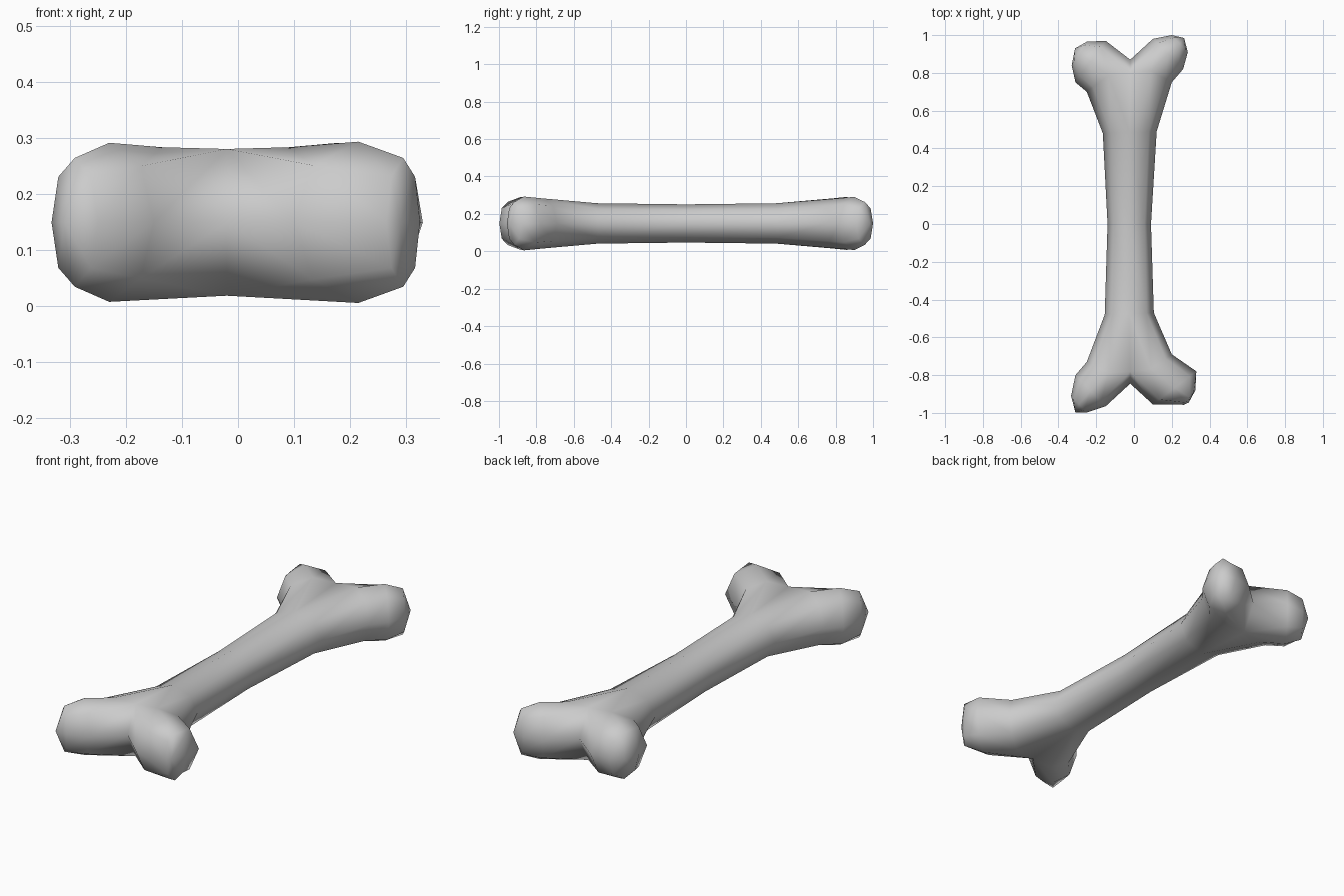
import bpy, bmesh
from math import cos, sin, pi
from mathutils import Vector

if "Cube" in bpy.data.objects:
    bpy.data.objects.remove(bpy.data.objects["Cube"])

ZC = 0.149   # height of the bone's centre line
MID = -0.02  # x of the shaft axis
bm = bmesh.new()


def ring_point(o, i, h, k):
    """Point k of an 8-sided ellipse; k=0 at o, k=2 on top, k=4 at i."""
    t = k * pi / 4
    o, i = Vector(o), Vector(i)
    p = (o + i) / 2 + (o - i) / 2 * cos(t)
    return bm.verts.new((p.x, p.y, ZC + h * sin(t)))


def ring(o, i, h):
    return [ring_point(o, i, h, k) for k in range(8)]


def bridge(a, b, closed=True):
    n = len(a)
    for k in range(n if closed else n - 1):
        j = (k + 1) % n
        bm.faces.new((a[k], a[j], b[j], b[k]))


# Shaft rings: k=0 left, k=2 top, k=4 right
back = ring((-0.165, 0.48), (0.12, 0.49), 0.108)
middle = ring((-0.14, 0.0), (0.09, 0.0), 0.102)
front = ring((-0.155, -0.48), (0.105, -0.47), 0.108)
bridge(back, middle)
bridge(middle, front)


def fork(shaft, crotch_y, saddle_y, left, right):
    """Split the shaft ring into two knuckles that share a crotch."""
    crotch = [bm.verts.new((MID, saddle_y, ZC + 0.131)),
              bm.verts.new((MID, crotch_y, ZC)),
              bm.verts.new((MID, saddle_y, ZC - 0.131))]
    # shaft half rings, ordered bottom -> outer side -> top
    halves = ([shaft[k] for k in (6, 7, 0, 1, 2)],
              [shaft[k] for k in (6, 5, 4, 3, 2)])
    ends = []
    for half, (root, c, d, tip) in zip(halves, (left, right)):
        outer = [ring_point(root, (MID, crotch_y), 0.134, k) for k in range(-2, 3)]
        bridge(half, outer, closed=False)
        prev = outer[2:] + crotch + outer[:2]
        for o, i, h in (c, d):
            nxt = ring(o, i, h)
            bridge(prev, nxt)
            prev = nxt
        end = bm.verts.new((tip[0], tip[1], ZC))
        for k in range(8):
            bm.faces.new((prev[k], prev[(k + 1) % 8], end))
        ends.append(outer)
    # webs above and below between the knuckles
    bm.faces.new((shaft[2], ends[0][4], crotch[0], ends[1][4]))
    bm.faces.new((shaft[6], ends[0][0], crotch[2], ends[1][0]))


# Knuckles: root, widest ring, end ring, tip
fork(back, 0.87, 0.80,
     ((-0.25, 0.70), ((-0.31, 0.75), (-0.15, 0.97), 0.142),
      ((-0.33, 0.84), (-0.25, 0.965), 0.115), (-0.312, 0.93)),
     ((0.20, 0.75), ((0.26, 0.82), (0.10, 0.98), 0.142),
      ((0.285, 0.91), (0.20, 1.0), 0.115), (0.265, 0.985)))
fork(front, -0.845, -0.78,
     ((-0.25, -0.73), ((-0.31, -0.80), (-0.15, -0.965), 0.142),
      ((-0.333, -0.91), (-0.25, -0.998), 0.115), (-0.31, -0.998)),
     ((0.20, -0.69), ((0.33, -0.78), (0.10, -0.955), 0.144),
      ((0.325, -0.88), (0.265, -0.957), 0.115), (0.29, -0.945)))

bmesh.ops.recalc_face_normals(bm, faces=bm.faces)
for f in bm.faces:
    f.smooth = True
mesh = bpy.data.meshes.new("bone")
bm.to_mesh(mesh)
bm.free()
bpy.context.collection.objects.link(bpy.data.objects.new("bone", mesh))
